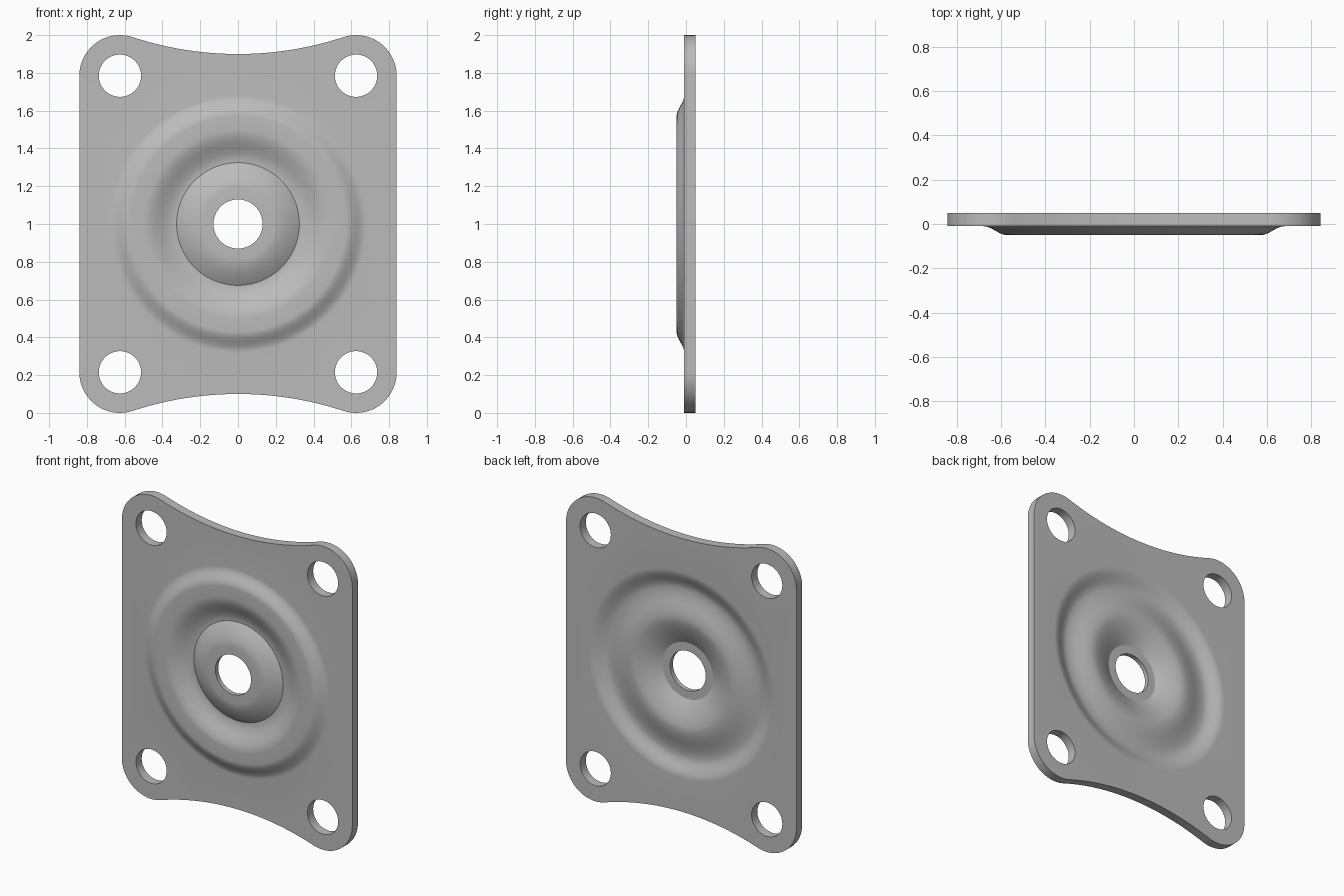
import bpy
import bmesh
from math import sin, cos, pi, tau, atan2, hypot

if "Cube" in bpy.data.objects:
    bpy.data.objects.remove(bpy.data.objects["Cube"], do_unlink=True)

FRONT, BACK = -0.01, 0.05
CX, CZ, CORNER_R, BOLT_R = 0.625, 0.785, 0.215, 0.112
DIP = 0.9            # half height at the middle of the scooped edges
DISC_R, HOLE_R = 0.68, 0.13
SEG = 96


def material(name, rgb):
    m = bpy.data.materials.new(name)
    m.use_nodes = True
    m.diffuse_color = (*rgb, 1)
    m.node_tree.nodes["Principled BSDF"].inputs["Base Color"].default_value = (*rgb, 1)
    return m


def arc(cx, cz, r, a0, a1, n):
    return [(cx + r * cos(a0 + (a1 - a0) * i / n), cz + r * sin(a0 + (a1 - a0) * i / n))
            for i in range(n + 1)]


def outline():
    """Rounded corners joined by scooped top and bottom edges."""
    # Radius of the scoop that is tangent to the corner circles
    d = DIP - CZ
    scoop = (CX**2 + d**2 - CORNER_R**2) / (2 * (CORNER_R - d))
    a = atan2(DIP + scoop - CZ, -CX)
    right = arc(CX, CZ, CORNER_R, 0, a, 20)
    half = atan2(CX, DIP + scoop - CZ)
    top = arc(0, DIP + scoop, scoop, -pi / 2 + half, -pi / 2 - half, 32)[1:-1]
    left = [(-x, z) for x, z in reversed(right)]
    upper = right + top + left
    return upper + [(-x, -z) for x, z in upper]


def smooth(t):
    return (1 - cos(pi * t)) / 2


def linear(t):
    return t


def ease_out(t):
    return 1 - (1 - t) ** 1.6


def ease_in(t):
    return t ** 1.5


def profile(start, spans):
    """Radius and depth points, each span shaped by its own easing."""
    pts = [start]
    for r, y, ease, n in spans:
        r0, y0 = pts[-1]
        pts += [(r0 + (r - r0) * i / n, y0 + (y - y0) * ease(i / n)) for i in range(1, n + 1)]
    return pts


front_profile = profile((DISC_R, FRONT), [
    (0.57, -0.05, smooth, 12), (0.50, -0.05, linear, 2), (0.325, 0.005, smooth, 14),
    (0.19, -0.05, ease_out, 12), (HOLE_R, -0.05, linear, 1)])
back_profile = profile((DISC_R, BACK), [
    (0.55, 0.01, smooth, 12), (0.36, 0.045, smooth, 14),
    (0.185, -0.02, ease_in, 12), (HOLE_R, -0.02, linear, 1)])

bm = bmesh.new()


def ring(points, y):
    vs = [bm.verts.new((x, y, z + 1)) for x, z in points]
    for a, b in zip(vs, vs[1:] + vs[:1]):
        bm.edges.new((a, b))
    return vs


def bridge(a, b):
    n = len(a)
    for i in range(n):
        j = (i + 1) % n
        bm.faces.new((a[i], a[j], b[j], b[i]))


def circle(r, cx=0, cz=0, n=SEG):
    return arc(cx, cz, r, 0, tau, n)[:-1]


def side(y, section):
    """One face of the plate: flat sheet with holes and a pressed disc."""
    rims = [ring(outline(), y)]
    rims += [ring(circle(BOLT_R, sx * CX, sz * CZ, 48), y) for sx in (1, -1) for sz in (1, -1)]
    rings = [ring(circle(r), depth) for r, depth in section]
    borders = [bm.edges.get((a, b)) for loop in rims + rings[:1]
               for a, b in zip(loop, loop[1:] + loop[:1])]
    bmesh.ops.triangle_fill(bm, use_beauty=True, edges=borders, normal=(0, 1, 0))
    for a, b in zip(rings, rings[1:]):
        bridge(a, b)
    return rims + rings[-1:]


# Front and back faces, then the walls of the rim and of every hole
for a, b in zip(side(FRONT, front_profile), side(BACK, back_profile)):
    bridge(a, b)
bmesh.ops.recalc_face_normals(bm, faces=bm.faces)

mesh = bpy.data.meshes.new("pressed_plate")
bm.to_mesh(mesh)
bm.free()
mesh.materials.append(material("grey metal", (0.5, 0.5, 0.5)))
plate = bpy.data.objects.new("pressed_plate", mesh)
bpy.context.collection.objects.link(plate)

bpy.ops.object.select_all(action="DESELECT")
bpy.context.view_layer.objects.active = plate
plate.select_set(True)
bpy.ops.object.shade_smooth_by_angle(angle=0.4)
